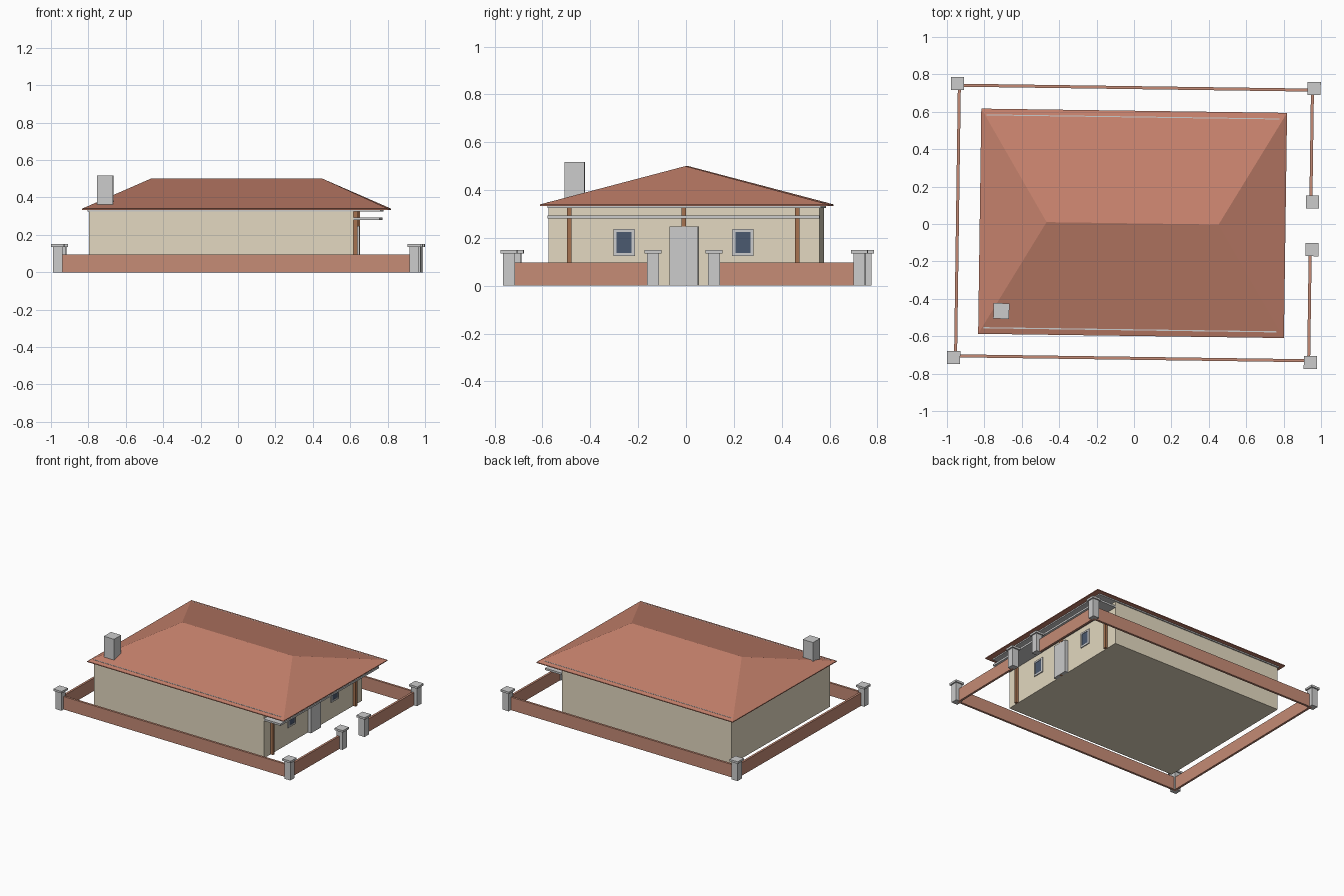
import bpy, bmesh, math
from mathutils import Matrix

if "Cube" in bpy.data.objects:
    bpy.data.objects.remove(bpy.data.objects["Cube"])

TURN = Matrix.Rotation(math.radians(-0.8), 4, 'Z')  # whole plot sits slightly turned


def material(name, rgb):
    m = bpy.data.materials.new(name)
    m.diffuse_color = (*rgb, 1)
    m.use_nodes = True
    m.node_tree.nodes["Principled BSDF"].inputs["Base Color"].default_value = m.diffuse_color
    return m


ROOF = material("roof_tile", (0.56, 0.22, 0.15))
BRICK = material("fence_brick", (0.56, 0.26, 0.18))
CREAM = material("cream_wall", (0.77, 0.69, 0.53))
WOOD = material("wood", (0.38, 0.17, 0.08))
GLASS = material("glass", (0.07, 0.10, 0.16))


def finish(name, bm, mat):
    bm.transform(TURN)
    bmesh.ops.recalc_face_normals(bm, faces=bm.faces)
    me = bpy.data.meshes.new(name)
    bm.to_mesh(me)
    bm.free()
    if mat:
        me.materials.append(mat)
    ob = bpy.data.objects.new(name, me)
    bpy.context.collection.objects.link(ob)
    return ob


def box(name, x, y, z, mat=None):
    """Box from (min, max) ranges."""
    bm = bmesh.new()
    bmesh.ops.create_cube(bm, size=1)
    for v in bm.verts:
        v.co = [r[0] if c < 0 else r[1] for c, r in zip(v.co, (x, y, z))]
    return finish(name, bm, mat)


def around(c, w):
    return (c - w / 2, c + w / 2)


# House body and ceiling slab
box("house_walls", (-0.79, 0.625), (-0.567, 0.567), (0, 0.33), CREAM)
box("ceiling_slab", (-0.797, 0.769), (-0.569, 0.575), (0.325, 0.3495))

# Hipped roof: thin eave box, top pulled up to a ridge
bm = bmesh.new()
cx, cy, hx, hy = -0.0075, 0.0035, 0.8175, 0.602
rings = [[bm.verts.new((cx + sx * hx, cy + sy * hy, z))
          for sx, sy in ((-1, -1), (1, -1), (1, 1), (-1, 1))] for z in (0.334, 0.340)]
a, b = bm.verts.new((cx - 0.46, cy, 0.5)), bm.verts.new((cx + 0.46, cy, 0.5))
low, top = rings
bm.faces.new(low)
for i in range(4):
    j = (i + 1) % 4
    bm.faces.new((low[i], low[j], top[j], top[i]))
bm.faces.new((top[0], top[1], b, a))
bm.faces.new((top[1], top[2], b))
bm.faces.new((top[2], top[3], a, b))
bm.faces.new((top[3], top[0], a))
finish("hipped_roof", bm, ROOF)

# Chimney
box("chimney", around(-0.703, 0.085), around(-0.475, 0.083), (0.33, 0.517))

# Porch: canopy slab, posts, door, windows on the right side
box("porch_canopy", (0.625, 0.765), (-0.569, 0.569), (0.28, 0.294))
for y in (-0.48, 0, 0.474):
    box("porch_post", (0.625, 0.645), around(y, 0.019), (0, 0.328), WOOD)
box("door", (0.62, 0.65), around(0, 0.12), (0, 0.247))
for y in (-0.25, 0.247):
    for s in (-1, 1):
        box("window_frame_side", (0.62, 0.632), around(y + s * 0.038, 0.014), (0.125, 0.236))
    for z in (0.130, 0.231):
        box("window_frame_bar", (0.62, 0.632), around(y, 0.088), around(z, 0.012))
    box("window_glass", (0.62, 0.629), around(y, 0.064), (0.135, 0.226), GLASS)

# Fence walls, open at the gate
H, T = (0, 0.096), 0.016
for y in (-0.718, 0.729):
    box("fence_long", (-0.952, 0.952), around(y, T), H, BRICK)
box("fence_back", around(-0.944, T), (-0.71, 0.721), H, BRICK)
for y in ((-0.71, -0.13), (0.137, 0.721)):
    box("fence_gate_side", around(0.944, T), y, H, BRICK)

# Fence pillars with caps
for x, y in ((-0.954, 0.738), (0.953, 0.738), (0.953, 0.131),
             (0.953, -0.124), (0.953, -0.727), (-0.954, -0.727)):
    box("pillar", around(x, 0.05), around(y, 0.05), (0, 0.135))
    box("pillar_cap", around(x, 0.07), around(y, 0.07), (0.135, 0.15))
